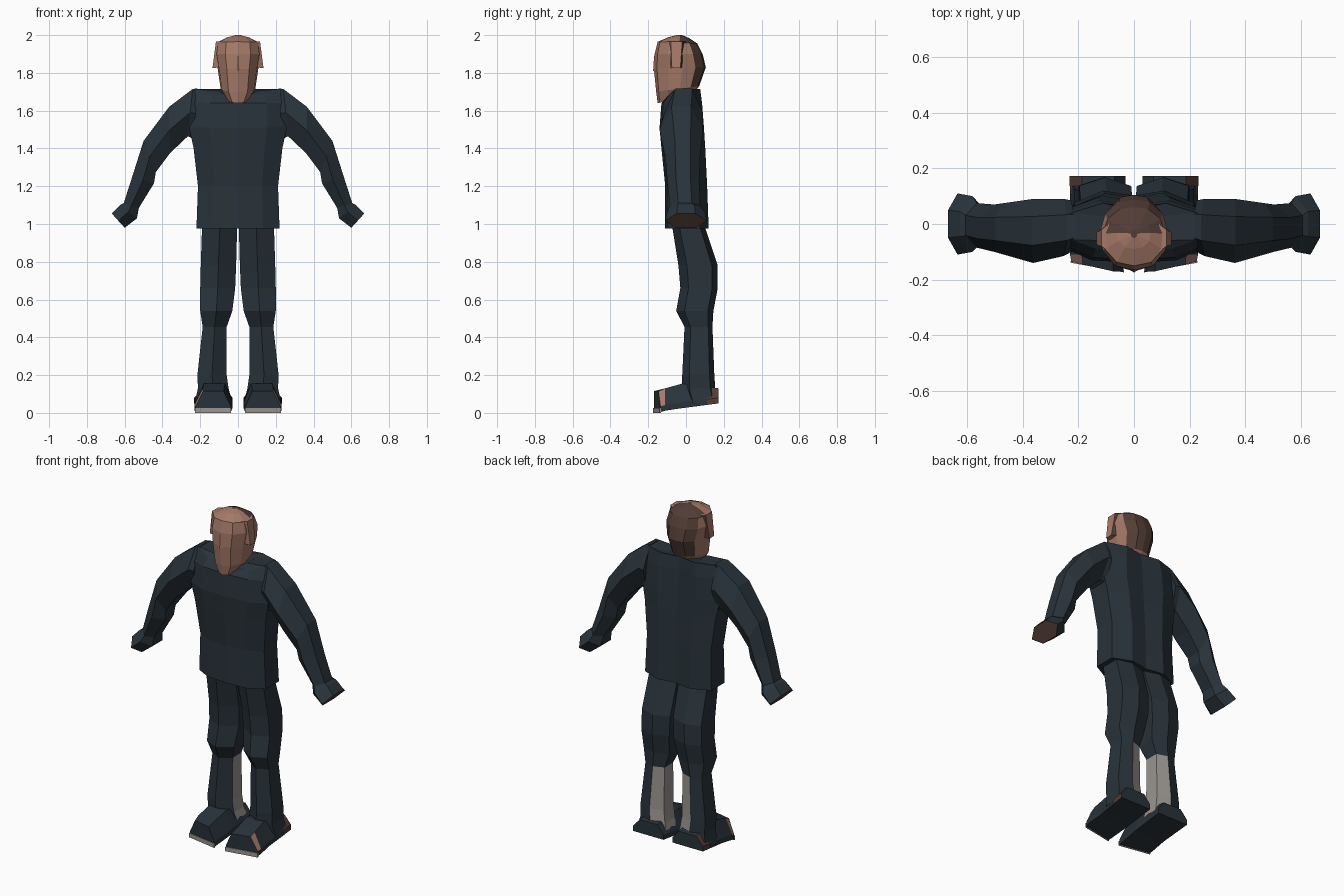
import bpy, bmesh
from mathutils import Vector

if "Cube" in bpy.data.objects:
    bpy.data.objects.remove(bpy.data.objects["Cube"])


def material(name, rgb):
    m = bpy.data.materials.new(name)
    m.diffuse_color = (*rgb, 1)
    m.use_nodes = True
    m.node_tree.nodes["Principled BSDF"].inputs["Base Color"].default_value = m.diffuse_color
    return m


SUIT = material("dark_suit", (0.022, 0.033, 0.043))
SKIN = material("skin", (0.38, 0.195, 0.14))
HAIR = material("brown_hair", (0.085, 0.046, 0.036))
GREY = material("pale_grey", (0.32, 0.30, 0.28))
MATS = [SUIT, SKIN, HAIR, GREY]


def loft(name, rings, rule=None, mirror=False, cap_fan=False):
    """Skin a list of equal-length rings, cap the ends, colour faces by rule."""
    bm = bmesh.new()
    vs = [[bm.verts.new(p) for p in r] for r in rings]
    n = len(vs[0])
    for a, b in zip(vs, vs[1:]):
        for i in range(n):
            j = (i + 1) % n
            bm.faces.new((a[i], a[j], b[j], b[i]))
    ends = [bm.faces.new(vs[0]), bm.faces.new(vs[-1])]
    if cap_fan:
        bmesh.ops.triangulate(bm, faces=ends)
    bmesh.ops.recalc_face_normals(bm, faces=bm.faces)
    bm.normal_update()
    for f in bm.faces:
        f.material_index = rule(f.calc_center_median(), f.normal) if rule else 0
    me = bpy.data.meshes.new(name)
    bm.to_mesh(me)
    bm.free()
    for m in MATS:
        me.materials.append(m)
    ob = bpy.data.objects.new(name, me)
    bpy.context.collection.objects.link(ob)
    if mirror:
        ob.modifiers.new("mirror", 'MIRROR')
    return ob


# Coat body: z, half width, front y, back y; crease down the centre of the back
def torso_ring(z, w, f, b, front_drop=0.0):
    d = b - f
    half = [(0.0, f, z - front_drop), (w * .6, f + .01, z - front_drop * .5),
            (w, f + d * .25, z), (w, b - d * .2, z), (w * .5, b, z)]
    left = [(-x, y, h) for x, y, h in half[:0:-1]]
    return half + [(0, b - .018, z)] + left


loft("coat_body", [torso_ring(*r) for r in [
    (0.975, .22, -.11, .12), (1.20, .212, -.11, .112),
    (1.40, .235, -.13, .102), (1.51, .258, -.14, .095),
    (1.64, .25, -.13, .085), (1.715, .225, -.10, .075, .06),
    (1.705, .10, -.10, .06, .05)]])


# Sleeves with fists: top point, bottom point, front y, back y
def arm_ring(t, b, f, k):
    t, b = Vector((t[0], 0, t[1])), Vector((b[0], 0, b[1]))
    c, h = (f + k) / 2, (k - f) / 2
    return [p + Vector((0, y, 0)) for p, y in (
        (t, c - h * .45), (t.lerp(b, .5), f), (b, c - h * .5),
        (b, c + h * .5), (t.lerp(b, .5), k), (t, c + h * .45))]


def arm_rule(c, n):
    return 2 if n.z < -.5 and n.x > .3 and c.z < 1.05 else 0


loft("sleeve_and_fist", [arm_ring(*r) for r in [
    ((.215, 1.718), (.235, 1.45), -.10, .085),
    ((.24, 1.715), (.265, 1.465), -.115, .09),
    ((.365, 1.62), (.36, 1.375), -.14, .09),
    ((.50, 1.44), (.435, 1.275), -.11, .075),
    ((.56, 1.25), (.445, 1.215), -.10, .07),
    ((.605, 1.11), (.525, 1.085), -.085, .075),
    ((.625, 1.10), (.535, 1.03), -.10, .10),
    ((.668, 1.055), (.60, .98), -.11, .11)]], arm_rule, mirror=True)


# Trouser legs: z, inner x, outer x, front y, back y
def leg_ring(z, i, o, f, b):
    c, d = (i + o) / 2, b - f
    return [(c, f, z), (o, f + d * .22, z), (o, b - d * .15, z),
            (c, b, z), (i, b - d * .15, z), (i, f + d * .3, z)]


def leg_rule(c, n):
    return 3 if c.z < .42 and n.x < -.1 and n.y > -.3 else 0


loft("trouser_leg", [leg_ring(*r) for r in [
    (1.0, .004, .19, -.075, .095), (.78, .010, .197, -.04, .168),
    (.66, .015, .20, -.03, .168), (.54, .03, .20, -.052, .145),
    (.455, .06, .187, -.008, .14), (.20, .06, .215, -.02, .15),
    (.13, .05, .212, -.02, .155), (.055, .03, .23, .0, .168)]],
    leg_rule, mirror=True)


# Shoes: y, inner x, outer x, sole z, top z
def shoe_ring(y, i, o, s, t):
    w = o - i
    slant = .035 if y < -.15 else 0
    return [(i, y, s), (o, y + slant, s), (o, y + slant, s + .03),
            (o - w * .22, y + slant * .7, t), (i + w * .2, y, t), (i, y, s + .03)]


def shoe_rule(c, n):
    if n.x > .3 and c.z > .03:
        return 1 if c.y < -.09 else 2 if c.y > .08 else 0
    return 0


loft("shoe", [shoe_ring(*r) for r in [
    (-.17, .038, .225, .004, .115), (-.11, .035, .23, .012, .13),
    (-.02, .03, .225, .025, .155), (.11, .03, .23, .042, .14),
    (.172, .03, .232, .05, .13)]], shoe_rule, mirror=True)

# Pale welt along the toe
loft("toe_welt", [
    [(.036, -.174, z), (.228, -.139, z), (.228, -.133, z), (.036, -.168, z)]
    for z in (0.0, .026)], lambda c, n: 3, mirror=True)


# Head: z at front, z at back, half width, front y, back y
def head_ring(zf, zb, w, f, b):
    d = b - f
    half = [(0, 0), (.55, .06), (.92, .28), (1, .55), (.85, .8), (.45, .97)]
    pts = [(w * x, f + d * t, zf + (zb - zf) * t) for x, t in half]
    left = [(-x, y, z) for x, y, z in pts[:0:-1]]
    return pts + [(0, b, zb)] + left


def head_rule(c, n):
    back = c.y > .0 and n.y > .4 and c.z > 1.72
    crown = c.y > -.04 and n.z > .6
    return 2 if back or crown else 1


loft("head", [head_ring(*r) for r in [
    (1.64, 1.68, .055, -.15, .03), (1.70, 1.73, .092, -.158, .07),
    (1.82, 1.83, .108, -.17, .105), (1.90, 1.90, .122, -.166, .088),
    (1.965, 1.955, .112, -.15, .06), (1.99, 1.985, .06, -.09, .015),
    (2.0, 2.0, .012, -.05, -.02)]], head_rule)

# Ears and side locks
loft("ear", [
    [(.09, -.085, 1.83), (.135, -.075, 1.825), (.135, -.03, 1.825), (.09, -.015, 1.83)],
    [(.09, -.10, 1.965), (.117, -.08, 1.965), (.117, -.02, 1.965), (.09, .0, 1.965)]],
    lambda c, n: 2 if n.y > .4 else 1, mirror=True)

# Nose ridge
loft("nose", [
    [(-.02, -.163, 1.81), (0, -.174, 1.81), (.02, -.163, 1.81)],
    [(-.008, -.16, 1.89), (0, -.169, 1.89), (.008, -.16, 1.89)]], lambda c, n: 1)
